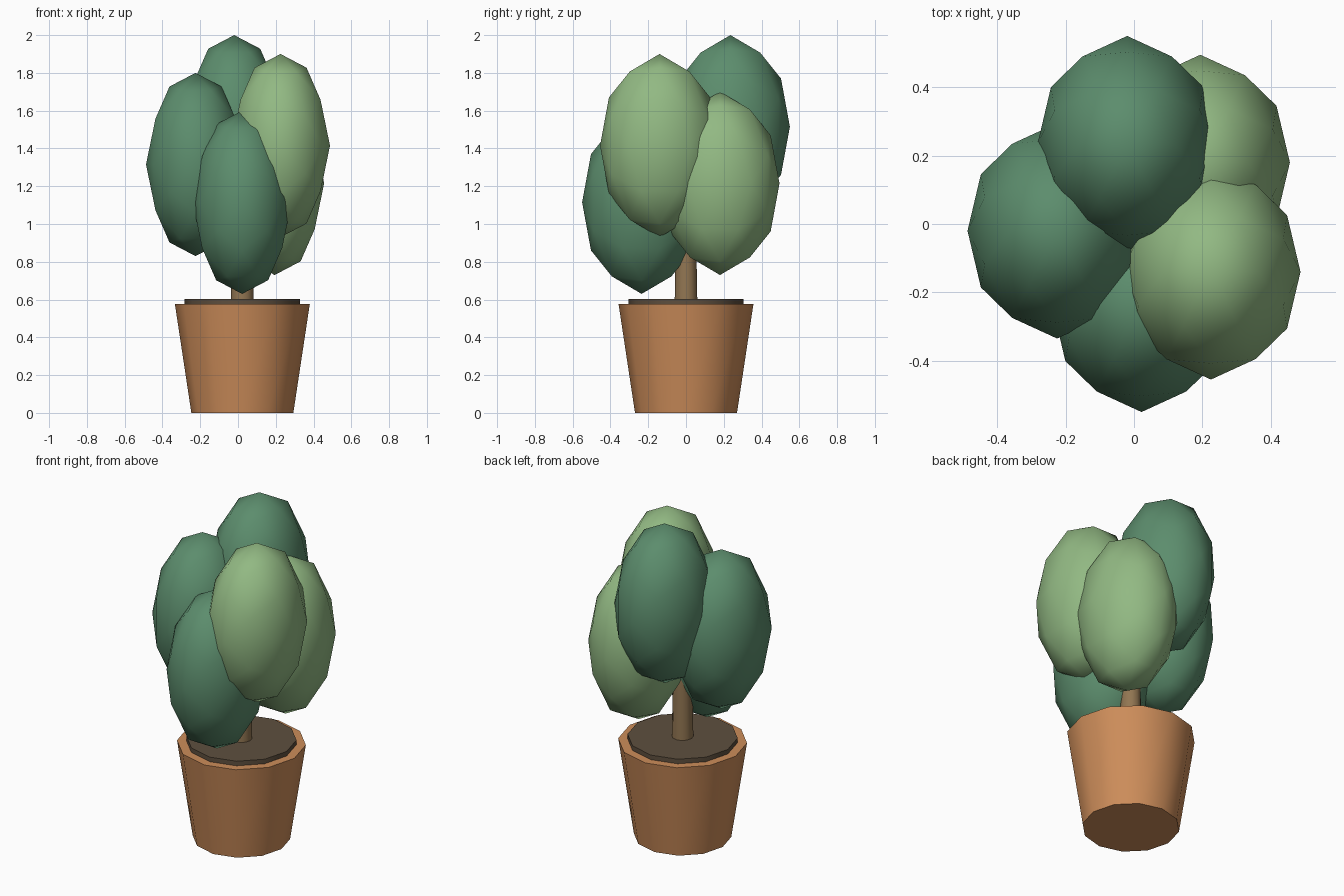
import bpy, bmesh, math
from mathutils import Matrix

if "Cube" in bpy.data.objects:
    bpy.data.objects.remove(bpy.data.objects["Cube"])


def material(name, r, g, b):
    lin = [((c / 255 + 0.055) / 1.055) ** 2.4 for c in (r, g, b)]
    m = bpy.data.materials.new(name)
    m.diffuse_color = (*lin, 1)
    m.use_nodes = True
    m.node_tree.nodes["Principled BSDF"].inputs["Base Color"].default_value = m.diffuse_color
    return m


TERRACOTTA = material("terracotta", 205, 141, 90)
SOIL = material("soil brown", 94, 79, 62)
BARK = material("bark brown", 146, 118, 82)
DARK = material("dark green", 92, 141, 109)
LIGHT = material("light green", 146, 185, 131)


def finish(bm, name, mat, angle):
    bmesh.ops.recalc_face_normals(bm, faces=bm.faces)
    mesh = bpy.data.meshes.new(name)
    bm.to_mesh(mesh)
    bm.free()
    mesh.materials.append(mat)
    obj = bpy.data.objects.new(name, mesh)
    bpy.context.collection.objects.link(obj)
    bpy.ops.object.select_all(action='DESELECT')
    obj.select_set(True)
    bpy.context.view_layer.objects.active = obj
    bpy.ops.object.shade_smooth_by_angle(angle=math.radians(angle))
    return obj


def tapered(name, mat, sides, r_low, r_high, z_low, z_high):
    """Upright prism with a corner on each axis."""
    bm = bmesh.new()
    rings = []
    for r, z in ((r_low, z_low), (r_high, z_high)):
        rings.append([bm.verts.new((0.023 + r * math.cos(2 * math.pi * i / sides),
                                    r * math.sin(2 * math.pi * i / sides), z))
                      for i in range(sides)])
    for i in range(sides):
        j = (i + 1) % sides
        bm.faces.new((rings[0][i], rings[0][j], rings[1][j], rings[1][i]))
    for ring in rings:
        bm.faces.new(ring)
    return finish(bm, name, mat, 50)


def foliage(name, mat, x, y, z):
    """Stretched icosphere turned so an edge lies across its top."""
    bm = bmesh.new()
    tilt = Matrix.Rotation(-math.atan(2 / (1 + math.sqrt(5))), 4, 'Y')
    bmesh.ops.create_icosphere(bm, subdivisions=2, radius=1)
    bm.transform(Matrix.Translation((x, y, z))
                 @ Matrix.Diagonal((0.262, 0.315, 0.485, 1)) @ tilt)
    return finish(bm, name, mat, 80)


# Pot, soil and trunk
tapered("pot", TERRACOTTA, 12, 0.27, 0.357, 0.0, 0.576)
tapered("soil", SOIL, 12, 0.305, 0.305, 0.55, 0.604)
tapered("trunk", BARK, 12, 0.06, 0.05, 0.59, 1.15)

# Foliage clumps
foliage("foliage_back", DARK, -0.02, 0.235, 1.515)
foliage("foliage_left", DARK, -0.225, -0.02, 1.315)
foliage("foliage_front", DARK, 0.022, -0.235, 1.115)
foliage("foliage_right", LIGHT, 0.225, -0.14, 1.415)
foliage("foliage_back_right", LIGHT, 0.194, 0.18, 1.215)
